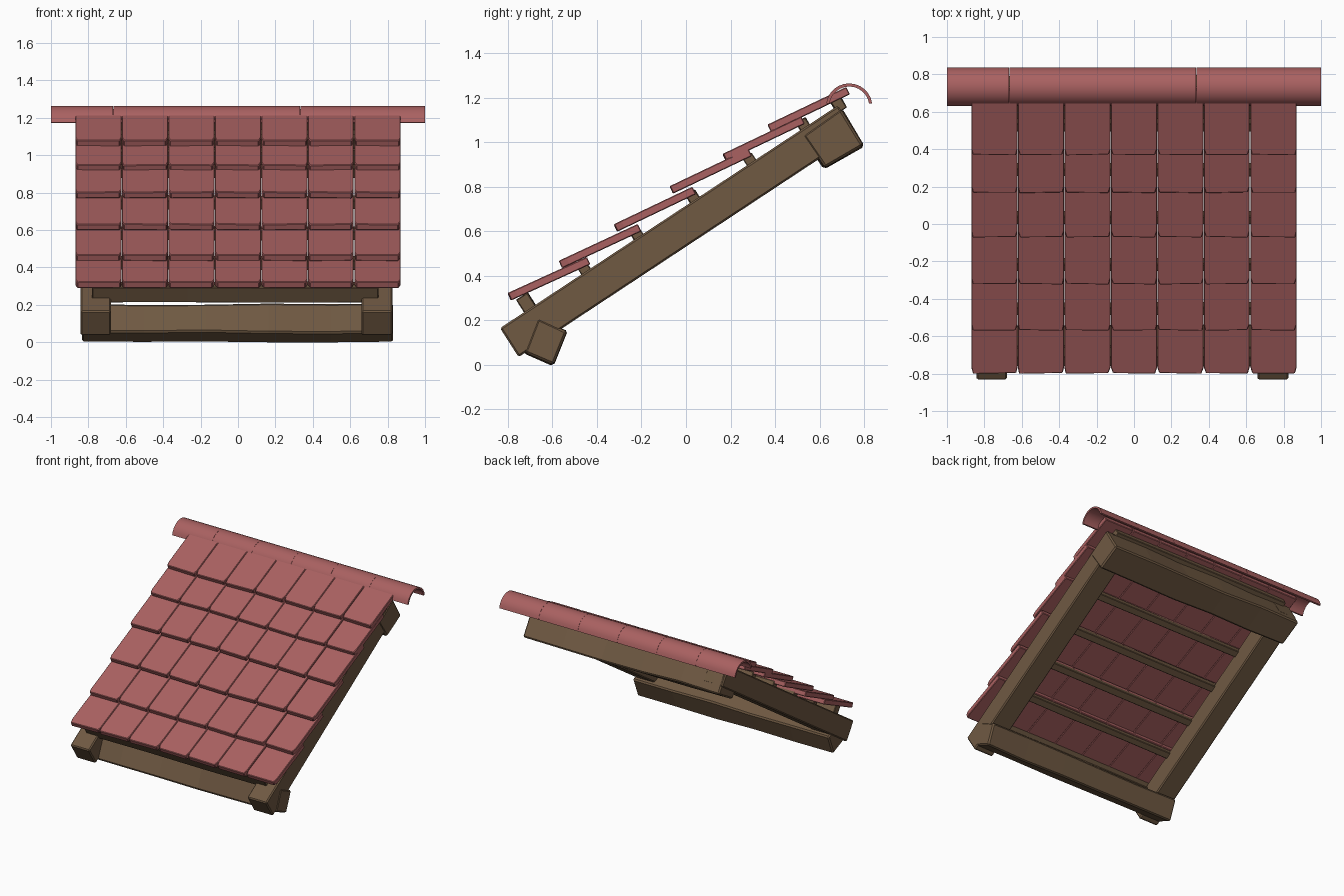
import bpy, bmesh, math, random
from mathutils import Vector

if "Cube" in bpy.data.objects:
    bpy.data.objects.remove(bpy.data.objects["Cube"])

random.seed(4)


def material(name, rgb):
    m = bpy.data.materials.new(name)
    m.diffuse_color = (*rgb, 1)
    m.use_nodes = True
    m.node_tree.nodes["Principled BSDF"].inputs["Base Color"].default_value = m.diffuse_color
    return m


CLAY = material("clay_red", (0.40, 0.12, 0.12))
WOOD = material("brown_wood", (0.16, 0.10, 0.055))


def finish(name, bm, mat, bevel=0.0):
    bmesh.ops.recalc_face_normals(bm, faces=bm.faces)
    me = bpy.data.meshes.new(name)
    bm.to_mesh(me)
    bm.free()
    me.materials.append(mat)
    ob = bpy.data.objects.new(name, me)
    bpy.context.collection.objects.link(ob)
    if bevel:
        b = ob.modifiers.new("bevel", 'BEVEL')
        b.width = bevel
        b.segments = 1
        b.limit_method = 'ANGLE'
    return ob


def prism(bm, profile, x0, x1, segments=1, wobble=0.0):
    """Sweep a (y, z) outline along x, with slightly uneven inner rings."""
    rings = []
    for i in range(segments + 1):
        w = wobble if 0 < i < segments else 0
        x = x0 + (x1 - x0) * i / segments
        rings.append([bm.verts.new((x, y + random.uniform(-w, w), z + random.uniform(-w, w)))
                      for y, z in profile])
    n = len(profile)
    for a, b in zip(rings, rings[1:]):
        for j in range(n):
            k = (j + 1) % n
            bm.faces.new((a[j], a[k], b[k], b[j]))
    bm.faces.new(rings[0])
    bm.faces.new(rings[-1][::-1])


def box_profile(y, z, along, up, angle):
    """Rotated rectangle centred on (y, z)."""
    c, s = math.cos(angle), math.sin(angle)
    return [(y + a * c - b * s, z + a * s + b * c)
            for a, b in ((-along / 2, -up / 2), (along / 2, -up / 2),
                         (along / 2, up / 2), (-along / 2, up / 2))]


# Sloping side rafters
rafter = [(-0.835, 0.165), (-0.752, 0.035), (0.765, 1.035), (0.683, 1.165)]
for name, x0, x1 in (("left_rafter", -0.842, -0.68), ("right_rafter", 0.66, 0.825)):
    bm = bmesh.new()
    prism(bm, rafter, x0, x1)
    finish(name, bm, WOOD, 0.008)

# Cross beams at the eave and the ridge
for name, prof in (
        ("eave_beam", [(-0.725, 0.055), (-0.595, 0.0), (-0.535, 0.15), (-0.665, 0.21)]),
        ("ridge_beam", [(0.525, 1.03), (0.625, 0.885), (0.797, 0.985), (0.695, 1.15)])):
    bm = bmesh.new()
    prism(bm, prof, -0.835, 0.83, 5, 0.008)
    finish(name, bm, WOOD, 0.01)

# Battens carrying the tiles
SLOPE = math.radians(33.3)
battens = [(-0.712, 0.268, 0.06, 0.095), (-0.453, 0.425, 0.05, 0.06),
           (-0.218, 0.583, 0.05, 0.06), (0.035, 0.748, 0.05, 0.06),
           (0.29, 0.915, 0.05, 0.06), (0.53, 1.073, 0.05, 0.06),
           (0.685, 1.17, 0.05, 0.065)]
for i, (y, z, along, up) in enumerate(battens):
    bm = bmesh.new()
    prism(bm, box_profile(y, z, along, up, SLOPE), -0.78, 0.75, 3, 0.003)
    finish(f"batten_{i + 1}", bm, WOOD, 0.004)

# Overlapping rows of flat tiles with clipped lower corners
rows = [(-0.80, 0.323, 24.5), (-0.57, 0.468, 25), (-0.323, 0.632, 25.5),
        (-0.072, 0.803, 25.5), (0.166, 0.948, 25.5), (0.368, 1.08, 25.5)]
COLS, WIDTH, LENGTH, THICK = 7, 0.2487, 0.39, 0.037
for r, (y, z, deg) in enumerate(rows):
    a = math.radians(deg)
    d = Vector((0, math.cos(a), math.sin(a)))
    n = Vector((0, -math.sin(a), math.cos(a)))
    bm = bmesh.new()
    for c in range(COLS):
        x0 = -0.8705 + c * WIDTH + 0.001
        x1 = x0 + WIDTH - (0.005 if c == 5 else 0.002)
        cl, cr = random.uniform(0.006, 0.012), random.uniform(0.006, 0.012)
        drop = random.uniform(-0.003, 0.003)
        outline = [(x0 + cl, drop), (x1 - cr, -drop), (x1, 0.035),
                   (x1, LENGTH), (x0, LENGTH), (x0, 0.035)]
        top, low = [], []
        for x, t in outline:
            p = Vector((x, y, z)) + d * t
            top.append(bm.verts.new(p))
            low.append(bm.verts.new(p - n * THICK))
        bm.faces.new(top)
        bm.faces.new(low[::-1])
        for j in range(6):
            k = (j + 1) % 6
            bm.faces.new((top[j], low[j], low[k], top[k]))
    finish(f"tile_row_{r + 1}", bm, CLAY, 0.004)

# Rounded ridge caps, six end to end
cy, cz, ro, ri = 0.733, 1.16, 0.104, 0.09
STEPS = 12
angles = [math.radians(8 + 164 * i / STEPS) for i in range(STEPS + 1)]
arc = [(cy + ro * math.cos(t), cz + ro * math.sin(t)) for t in angles]
arc += [(cy + ri * math.cos(t), cz + ri * math.sin(t)) for t in reversed(angles)]
bm = bmesh.new()
for i in range(6):
    prism(bm, arc, -1 + i / 3, -1 + (i + 1) / 3 - (0.001 if i < 5 else 0))
cap = finish("ridge_caps", bm, CLAY)
bpy.context.view_layer.objects.active = cap
cap.select_set(True)
bpy.ops.object.shade_smooth_by_angle(angle=math.radians(35))
